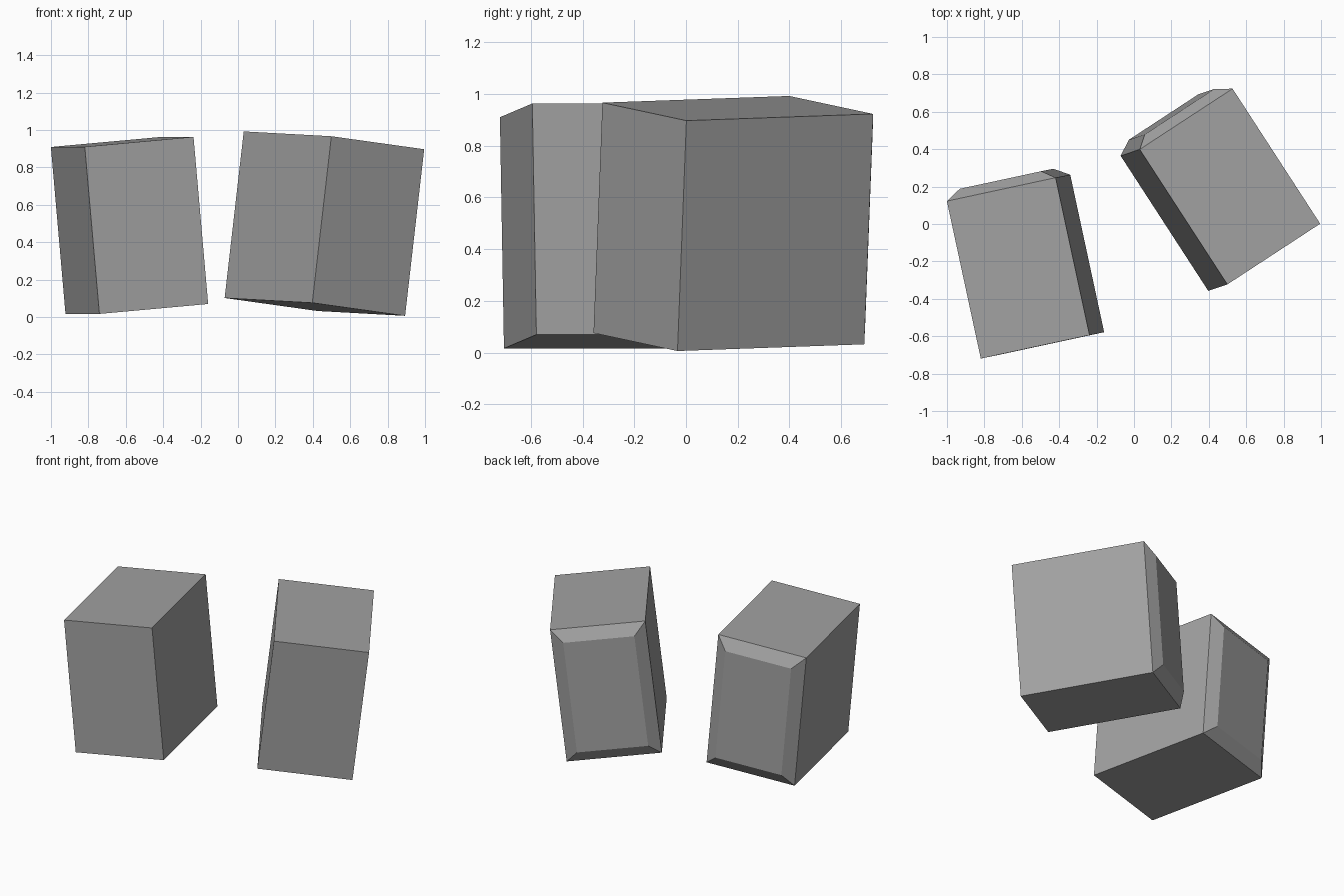
import bpy
import bmesh
from mathutils import Matrix, Vector

cube = bpy.data.objects.get("Cube")
if cube:
    bpy.data.objects.remove(cube, do_unlink=True)

SIZE = (0.597, 0.861, 0.897)  # width, depth, height of each box

# Single flat colour
grey = bpy.data.materials.new("mid_grey")
grey.use_nodes = True
colour = (0.36, 0.36, 0.36, 1)
grey.diffuse_color = colour
bsdf = grey.node_tree.nodes["Principled BSDF"]
bsdf.inputs["Base Color"].default_value = colour


def tilted_box(name, centre, width_dir, up_dir):
    """Box with a bevelled raised panel on its back, tilted into place."""
    bm = bmesh.new()
    bmesh.ops.create_cube(bm, size=1)
    bmesh.ops.scale(bm, vec=SIZE, verts=bm.verts)
    bm.normal_update()

    # Raised back panel
    back = [f for f in bm.faces if f.normal.y > 0.9]
    bmesh.ops.inset_region(bm, faces=back, thickness=0.075, use_even_offset=True)
    bmesh.ops.translate(bm, vec=(0, 0.05, 0), verts=back[0].verts)
    bmesh.ops.recalc_face_normals(bm, faces=bm.faces)

    mesh = bpy.data.meshes.new(name)
    bm.to_mesh(mesh)
    bm.free()
    mesh.materials.append(grey)

    # Orthogonal axes from the width and up directions
    x = Vector(width_dir).normalized()
    y = Vector(up_dir).cross(x).normalized()
    z = x.cross(y)
    turn = Matrix((x, y, z)).transposed().to_4x4()

    obj = bpy.data.objects.new(name, mesh)
    obj.matrix_world = Matrix.Translation(centre) @ turn
    bpy.context.collection.objects.link(obj)


tilted_box("right_box", (-0.58, -0.228, 0.489), (0.58, 0.125, 0.053), (-0.075, -0.015, 0.895))
tilted_box("left_box", (0.462, 0.183, 0.499), (0.5, 0.327, -0.07), (0.103, 0.035, 0.89))
